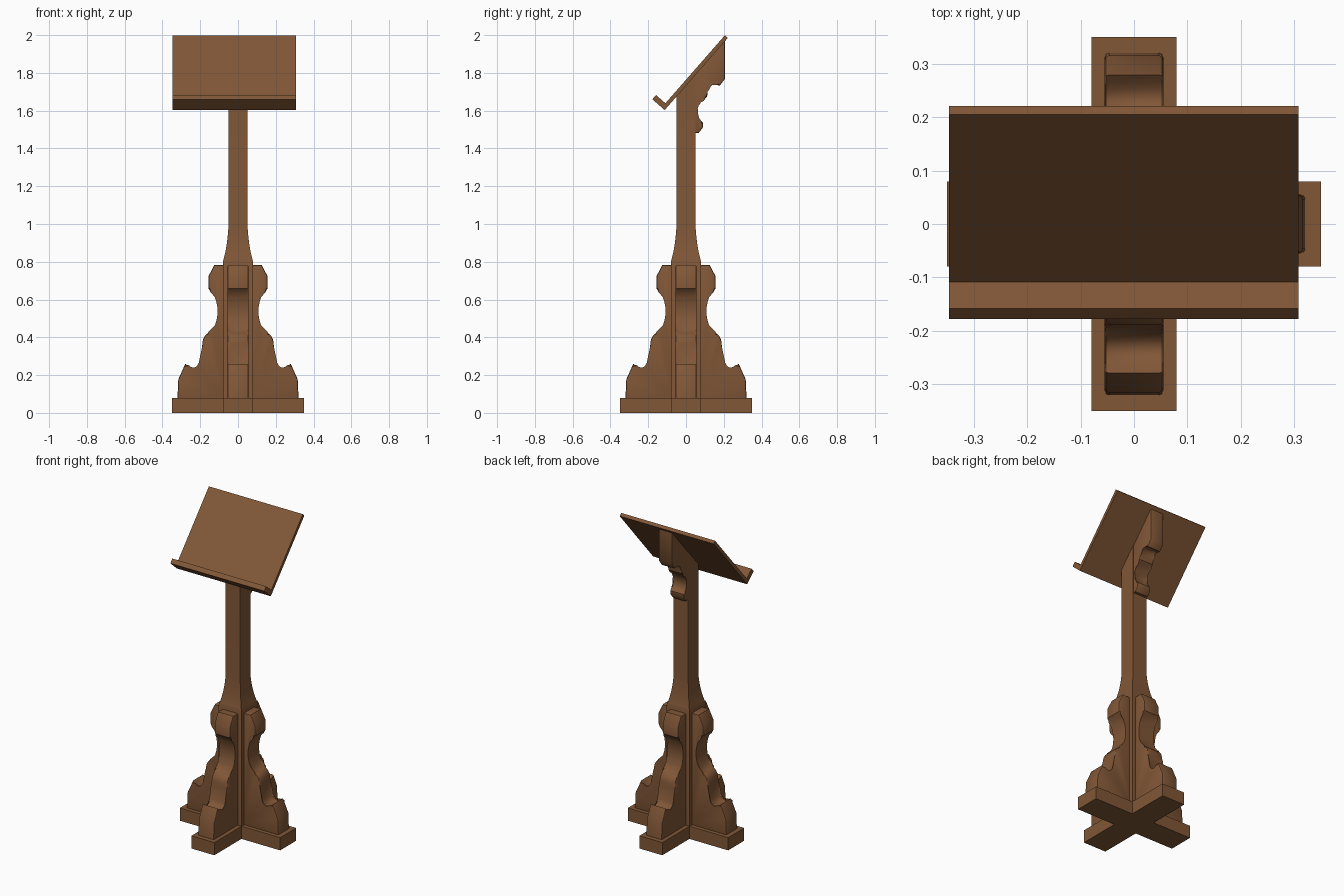
import bpy, bmesh, math
from mathutils import Matrix, Vector

if "Cube" in bpy.data.objects:
    bpy.data.objects.remove(bpy.data.objects["Cube"])

wood = bpy.data.materials.new("brown wood")
wood.diffuse_color = (0.22, 0.095, 0.038, 1)
wood.use_nodes = True
wood.node_tree.nodes["Principled BSDF"].inputs["Base Color"].default_value = wood.diffuse_color


def finish(name, bm, angle=35):
    bmesh.ops.recalc_face_normals(bm, faces=bm.faces)
    me = bpy.data.meshes.new(name)
    bm.to_mesh(me)
    bm.free()
    for p in me.polygons:
        p.use_smooth = True
    me.set_sharp_from_angle(angle=math.radians(angle))
    me.materials.append(wood)
    ob = bpy.data.objects.new(name, me)
    bpy.context.collection.objects.link(ob)
    return ob


def arc(a, mid, b, n=8):
    """Points of a parabola from a to b passing through mid."""
    a, mid, b = Vector(a), Vector(mid), Vector(b)
    c = 2 * mid - (a + b) / 2
    return [tuple((1 - t) ** 2 * a + 2 * t * (1 - t) * c + t * t * b)
            for t in (i / n for i in range(n + 1))]


def side_profile(name, pts, x0, x1, bevel=0, turn=0):
    """Extrude a (y, z) outline along x, soften the rims, turn about z."""
    bm = bmesh.new()
    rings = [[bm.verts.new((x, y, z)) for y, z in pts] for x in (x0, x1)]
    caps = [bm.faces.new(r) for r in rings]
    n = len(pts)
    for i in range(n):
        j = (i + 1) % n
        bm.faces.new((rings[0][i], rings[0][j], rings[1][j], rings[1][i]))
    if bevel:
        bmesh.ops.bevel(bm, geom=[e for f in caps for e in f.edges], offset=bevel,
                        segments=2, profile=0.5, affect='EDGES')
    bm.transform(Matrix.Rotation(turn, 4, 'Z'))
    return finish(name, bm)


# cross-shaped base
L, W, H = 0.35, 0.08, 0.08
bm = bmesh.new()
quarter = [(L, -W), (L, W), (W, W)]
outline = []
for k in range(4):
    rot = Matrix.Rotation(k * math.pi / 2, 2)
    outline += [rot @ Vector(p) for p in quarter]
face = bm.faces.new([bm.verts.new((p.x, p.y, 0)) for p in outline])
top = bmesh.ops.extrude_face_region(bm, geom=[face], use_keep_orig=True)
bmesh.ops.translate(bm, vec=(0, 0, H),
                    verts=[v for v in top['geom'] if isinstance(v, bmesh.types.BMVert)])
finish("cross_base", bm)

# reading board frame: lower back corner, up-slope and outward directions
corner = Vector((-0.113, 1.603))
up = Vector((0.658, 0.752))
out = Vector((-0.752, 0.658))


def board_back(y):
    return corner.y + (y - corner.x) * up.y / up.x


# post: wide foot, flared neck, slanted top tucked into the board
bm = bmesh.new()
sections = [(0.08, 0.02)] + arc((0.08, 0.80), (0.061, 0.885), (0.051, 0.98)) + [(0.051, None)]
prev = None
for r, z in sections:
    ring = [bm.verts.new((x * r, y * r, board_back(y * r) + 0.01 if z is None else z))
            for x, y in ((-1, -1), (1, -1), (1, 1), (-1, 1))]
    if prev:
        for i in range(4):
            j = (i + 1) % 4
            bm.faces.new((prev[i], prev[j], ring[j], ring[i]))
    else:
        bm.faces.new(ring)
    prev = ring
bm.faces.new(prev)
finish("post", bm)

# four scrolled brackets around the post
bracket = ([(0.06, 0.07), (0.06, 0.783), (0.126, 0.783), (0.157, 0.722), (0.157, 0.658)]
           + arc((0.136, 0.64), (0.108, 0.54), (0.133, 0.44))
           + arc((0.15, 0.425), (0.18, 0.40), (0.19, 0.35), 5)
           + arc((0.2, 0.262), (0.235, 0.231), (0.279, 0.26), 7)
           + [(0.316, 0.178), (0.321, 0.07)])
for k, side in enumerate(("back", "left", "front", "right")):
    side_profile(side + "_bracket", bracket, -0.055, 0.055, 0.008, k * math.pi / 2)

# scrolled support behind the reading board
support = ([(0.03, 1.483), (0.03, board_back(0.03) + 0.008), (0.206, board_back(0.206) + 0.008),
            (0.206, 1.768), (0.178, 1.732)]
           + arc((0.155, 1.742), (0.125, 1.732), (0.112, 1.675), 6)
           + arc((0.09, 1.658), (0.058, 1.60), (0.07, 1.548))
           + [(0.091, 1.536), (0.089, 1.51), (0.068, 1.483)])
side_profile("board_support", support, -0.048, 0.048, 0.007)

# reading board with book ledge
thick, ledge_t, ledge_len, length = 0.021, 0.030, 0.087, 0.508
steps = [(0, 0), (length, 0), (length, thick), (ledge_t, thick),
         (ledge_t, ledge_len), (0, ledge_len)]
board = [tuple(corner + up * a + out * b) for a, b in steps]
side_profile("reading_board", board, -0.347, 0.308)
